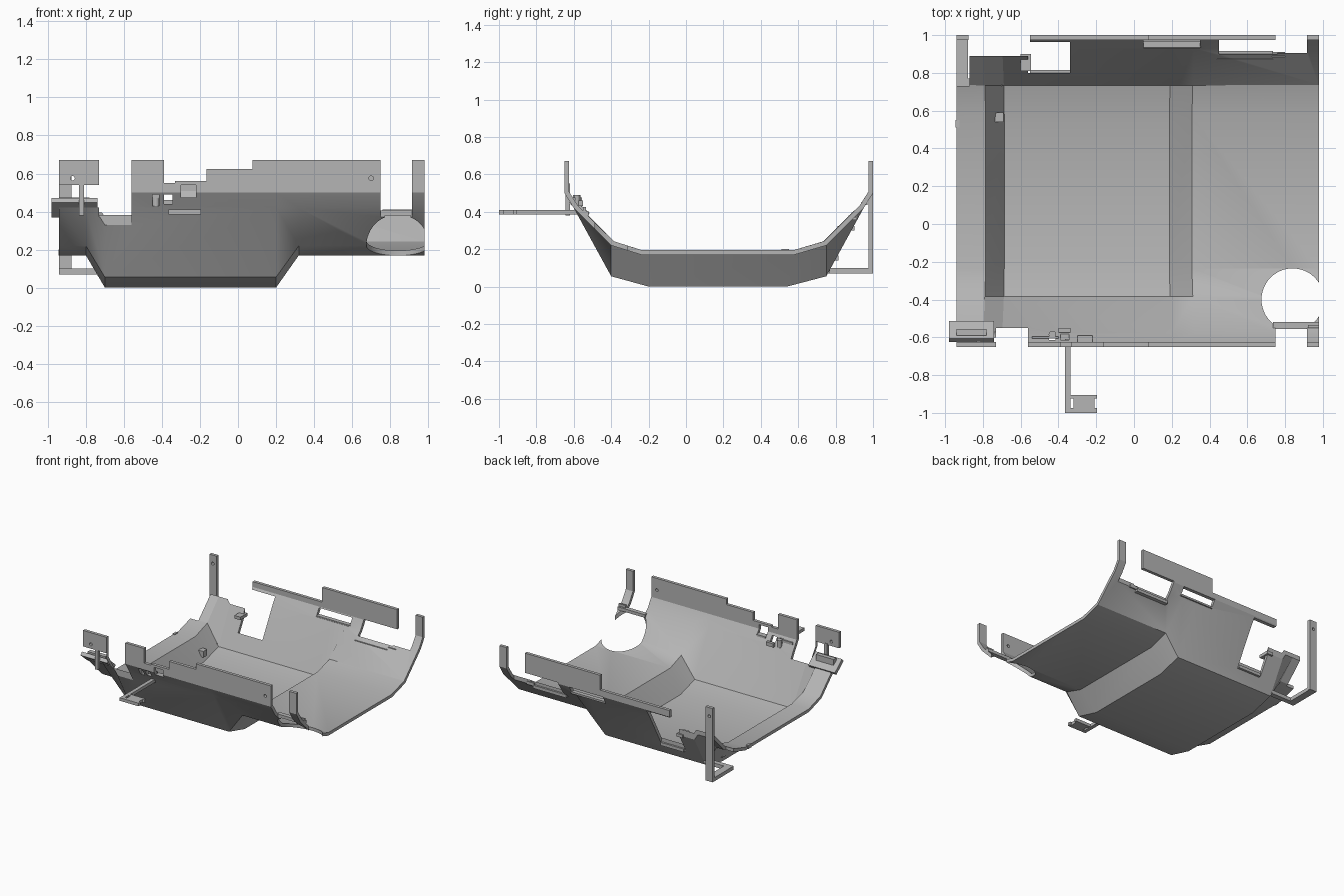
import bpy, bmesh, math
from mathutils import Matrix, Vector

old = bpy.data.objects.get("Cube")
if old:
    bpy.data.objects.remove(old, do_unlink=True)

grey = bpy.data.materials.new("plain grey")
grey.use_nodes = True
tone = (0.46, 0.46, 0.46, 1)
grey.diffuse_color = tone
grey.node_tree.nodes["Principled BSDF"].inputs["Base Color"].default_value = tone


def make(name, bm):
    bmesh.ops.recalc_face_normals(bm, faces=bm.faces[:])
    mesh = bpy.data.meshes.new(name)
    bm.to_mesh(mesh)
    bm.free()
    obj = bpy.data.objects.new(name, mesh)
    bpy.context.collection.objects.link(obj)
    mesh.materials.append(grey)
    return obj


def box(name, x0, x1, y0, y1, z0, z1, tilt=0):
    bm = bmesh.new()
    centre = Vector((x0 + x1, y0 + y1, z0 + z1)) / 2
    size = Matrix.Diagonal((x1 - x0, y1 - y0, z1 - z0, 1))
    turn = Matrix.Rotation(math.radians(tilt), 4, 'X')
    bmesh.ops.create_cube(bm, size=1, matrix=Matrix.Translation(centre) @ turn @ size)
    return make(name, bm)


def cylinder(name, centre, radius, depth, axis='Z', sides=48):
    bm = bmesh.new()
    turn = Matrix.Rotation(math.pi / 2, 4, 'X') if axis == 'Y' else Matrix()
    bmesh.ops.create_cone(bm, cap_ends=True, segments=sides, radius1=radius,
                          radius2=radius, depth=depth,
                          matrix=Matrix.Translation(centre) @ turn)
    return make(name, bm)


def apply(obj, mod):
    bpy.context.view_layer.objects.active = obj
    bpy.ops.object.modifier_apply(modifier=mod.name)


def cut(obj, cutter):
    cutter.hide_render = True
    mod = obj.modifiers.new("cut", 'BOOLEAN')
    mod.operation = 'DIFFERENCE'
    mod.solver = 'EXACT'
    mod.object = cutter
    apply(obj, mod)
    bpy.data.objects.remove(cutter, do_unlink=True)


# Pan shell: shallow and deep cross-sections lofted along x
front = [(-.65, .67), (-.65, .5), (-.6, .42)]
back = [(.95, .42), (1, .5), (1, .67)]
shallow = front + [(-.4, .22), (-.24, .17), (.58, .17), (.75, .22)] + back
deep = front + [(-.4, .055), (-.2, 0), (.54, 0), (.75, .055)] + back
stations = [(-.94, shallow), (-.8, shallow), (-.7, deep),
            (.2, deep), (.32, shallow), (.98, shallow)]
bm = bmesh.new()
rows = [[bm.verts.new((x, y, z)) for y, z in sec] for x, sec in stations]
for a, b in zip(rows, rows[1:]):
    for i in range(len(a) - 1):
        bm.faces.new((a[i], a[i + 1], b[i + 1], b[i]))
shell = make("pan_shell", bm)
# Thicken towards the inside whichever way the normals came out
floor = min(shell.data.polygons, key=lambda p: p.center.z)
mod = shell.modifiers.new("thickness", 'SOLIDIFY')
mod.thickness = .025
mod.offset = -1 if floor.normal.z < 0 else 1
mod.use_even_offset = True
apply(shell, mod)

# Steps, gaps and windows along the front wall
F0, F1 = -.75, -.55
front_cuts = [
    (-1.1, -.73, F0, F1, .42, 1), (-.73, -.56, F0, F1, .2, 1),
    (-.39, -.33, F0, F1, .55, 1), (-.331, -.165, F0, F1, .56, 1),
    (-.166, .075, F0, F1, .625, 1), (.75, .915, F0, F1, .2, 1),
    (-.3, -.22, F0, F1, .475, .54), (-.39, -.345, F0, F1, .44, .49),
    (-.45, -.415, F0, F1, .43, .49),
]
# Steps, slots and windows along the back wall
B0, B1 = .77, 1.1
back_cuts = [
    (-1.1, -.87, .73, B1, -.1, 1), (-.871, -.55, .89, B1, -.1, 1),
    (-.551, .075, B0, B1, .55, 1), (.75, .915, .905, B1, -.1, 1),
    (-.56, -.34, .80, B1, .1, .49), (.05, .35, .9, B1, .44, .5),
    (.45, .76, .9, B1, .35, .51),
]
for c in front_cuts + back_cuts:
    cut(shell, box("cutter", *c))
cut(shell, cylinder("cutter", (.84, -.4, .3), .165, .6))
cut(shell, cylinder("cutter", (.7, -.64, .575), .012, .2, 'Y', 16))
bpy.ops.object.select_all(action='DESELECT')
shell.select_set(True)
bpy.context.view_layer.objects.active = shell
bpy.ops.object.shade_smooth_by_angle(angle=math.radians(28))

# Front right tag on its stem, with a stepped sloping bracket
tag = box("front_tag", -.94, -.73, -.65, -.625, .54, .67)
cut(tag, cylinder("cutter", (-.87, -.64, .575), .012, .2, 'Y', 16))
box("front_tag_stem", -.835, -.81, -.645, -.62, .38, .55)
box("front_bracket_plate", -.98, -.74, -.63, -.51, .405, .435, -40)
box("front_bracket_step", -.94, -.78, -.59, -.555, .42, .475)

# Arm reaching forward with a slotted end plate
box("front_arm", -.365, -.335, -.99, -.58, .385, .41)
plate = box("arm_end_plate", -.365, -.195, -1, -.905, .385, .41)
for x in (-.335, -.21):
    cut(plate, box("cutter", x, x + .016, -.975, -.925, .3, .5))
box("arm_hook", -.4, -.335, -.575, -.55, .43, .46)
box("front_clip_bar", -.54, -.4, -.605, -.595, .47, .49)
box("window_ledge", -.3, -.22, -.625, -.59, .46, .475)
cylinder("front_clip_pin", (-.432, -.585, .46), .02, .06, 'Z', 16)

# Sill beside the round opening
box("round_opening_sill", .735, .98, -.555, -.52, .38, .405)
box("sill_end_tab", .92, .98, -.55, -.535, .4, .425)

# Back right post and its L-shaped foot
post = box("back_post", -.94, -.875, .975, 1, .07, .67)
cut(post, cylinder("cutter", (-.91, .99, .6), .012, .2, 'Y', 16))
box("post_foot", -.94, -.88, .73, .98, .07, .1)
box("foot_crossbar", -.89, -.7, .73, .77, .07, .1)

# Tabs under the back openings
box("back_slot_tab", .05, .355, .935, .97, .435, .45)
box("back_opening_sill", .44, .735, .87, .915, .355, .38)
box("back_window_sill", -.55, -.34, .79, .815, .14, .165)
box("back_rim_left_tab", .73, .8, .885, .91, .37, .395)
box("back_rim_right_tab", -.6, -.545, .81, .9, .3, .325)

# Small clip on the inner slope and edge tab
box("inner_clip", -.74, -.69, .54, .59, .06, .11)
box("side_edge_tab", -.945, -.925, .51, .55, .17, .2)
